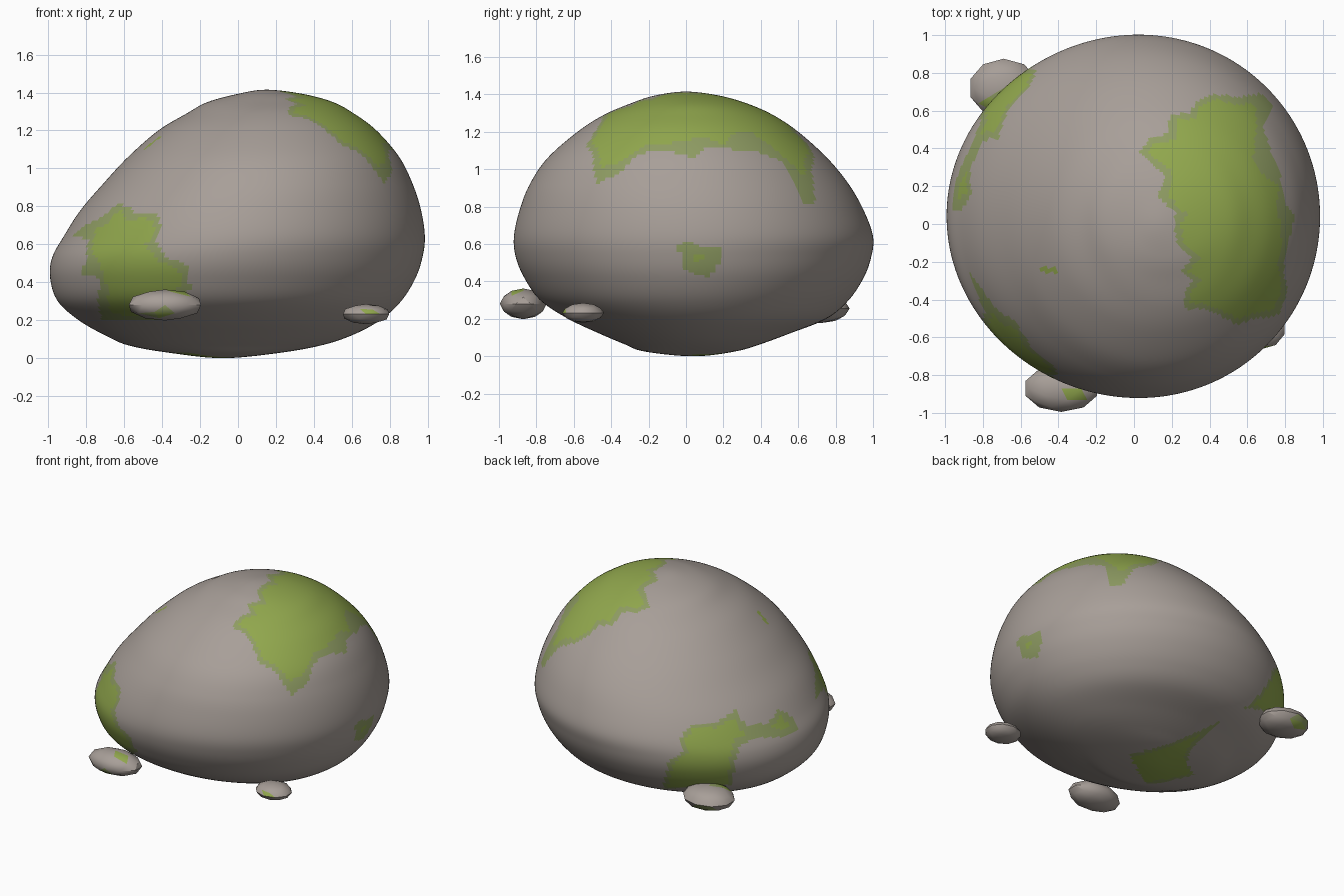
import bpy, bmesh, math
from mathutils import Vector

if "Cube" in bpy.data.objects:
    bpy.data.objects.remove(bpy.data.objects["Cube"])


def material(name, rgb):
    m = bpy.data.materials.new(name)
    m.diffuse_color = (*rgb, 1)
    m.use_nodes = True
    m.node_tree.nodes["Principled BSDF"].inputs["Base Color"].default_value = m.diffuse_color
    return m


MATS = [material("stone grey", (0.39, 0.345, 0.315)),
        material("pale moss", (0.275, 0.335, 0.125)),
        material("moss green", (0.285, 0.39, 0.075))]


def inside(p, poly):
    """Even-odd point in polygon test."""
    x, y = p
    hit = False
    for (ax, ay), (bx, by) in zip(poly, poly[1:] + poly[:1]):
        if (ay > y) != (by > y) and x < (bx - ax) * (y - ay) / (by - ay) + ax:
            hit = not hit
    return hit


# Boulder outline: height, left x, right x, front y, back y
ROWS = [(0, -.08, -.08, .04, .04), (.025, -.34, .2, -.22, .26),
        (.065, -.57, .43, -.33, .4), (.12, -.7, .6, -.46, .55),
        (.2, -.84, .75, -.63, .75), (.3, -.95, .86, -.78, .87),
        (.42, -.99, .935, -.865, .95), (.53, -.98, .972, -.91, .99),
        (.64, -.92, .985, -.92, 1.0), (.78, -.83, .965, -.89, .95),
        (.92, -.71, .92, -.835, .87), (1.06, -.58, .85, -.74, .755),
        (1.2, -.42, .73, -.58, .6), (1.29, -.27, .61, -.44, .465),
        (1.35, -.16, .5, -.3, .33), (1.393, 0, .34, -.17, .18),
        (1.415, .15, .15, 0, 0)]

# Moss outlines, drawn in the projection each patch is seen in
TOP_CORE = [(.35, .63), (.42, .66), (.55, .63), (.64, .64), (.65, .5), (.63, .35),
            (.69, .25), (.77, .2), (.75, .1), (.78, 0), (.78, -.1), (.76, -.2),
            (.78, -.35), (.74, -.45), (.62, -.48), (.55, -.5), (.45, -.45),
            (.36, -.42), (.29, -.42), (.3, -.36), (.36, -.3), (.28, -.25),
            (.36, -.18), (.26, -.1), (.25, 0), (.28, .05), (.18, .15), (.2, .22),
            (.2, .28), (.07, .38), (.1, .42), (.22, .45), (.22, .55), (.33, .56)]
TOP_RIM = [(.34, .66), (.42, .69), (.55, .67), (.68, .69), (.74, .62), (.68, .52),
           (.72, .4), (.77, .3), (.78, .2), (.8, .1), (.85, .05), (.82, -.1),
           (.79, -.2), (.81, -.36), (.77, -.48), (.62, -.51), (.55, -.53),
           (.45, -.48), (.36, -.45), (.26, -.45), (.27, -.35), (.31, -.3),
           (.25, -.25), (.31, -.18), (.23, -.11), (.21, 0), (.22, .06), (.12, .15),
           (.16, .22), (.16, .26), (.03, .38), (.08, .45), (.18, .48), (.19, .58), (.3, .59)]
FRONT_CORE = [(-.62, .79), (-.58, .715), (-.5, .75), (-.44, .715), (-.45, .65),
              (-.49, .595), (-.41, .505), (-.32, .475), (-.28, .385), (-.36, .35),
              (-.4, .22), (-.6, .22), (-.68, .25), (-.685, .36), (-.715, .46),
              (-.77, .57), (-.75, .685), (-.7, .7)]
FRONT_RIM = [(-.62, .82), (-.54, .77), (-.44, .77), (-.41, .71), (-.44, .62),
             (-.38, .53), (-.27, .49), (-.25, .37), (-.33, .3), (-.4, .2),
             (-.72, .2), (-.74, .33), (-.72, .42), (-.83, .44), (-.8, .52),
             (-.79, .62), (-.87, .65), (-.8, .71), (-.74, .73)]
BACK_CORE = [(-.12, -.12), (-.08, .04), (.03, .13), (0, .2), (.04, .27), (.2, .28),
             (.33, .35), (.35, .27), (.42, .25), (.32, .2), (.3, .12), (.28, -.1)]
BACK_RIM = [(-.15, -.13), (-.11, .06), (0, .13), (-.03, .2), (.02, .29), (.2, .31),
            (.33, .4), (.4, .29), (.55, .31), (.62, .4), (.7, .35), (.74, .27),
            (.66, .22), (.46, .21), (.36, .16), (.33, .05), (.31, -.1)]
BACK_SPOT = [(.57, .28), (.63, .36), (.69, .29), (.64, .26)]
SIDE_RIM = [(-.04, .59), (.01, .615), (.08, .59), (.18, .585), (.18, .49), (.11, .42), (-.02, .47)]
SIDE_CORE = [(.04, .53), (.06, .555), (.09, .54), (.08, .505), (.05, .51)]
CREST_SPOT = [(-.53, -.235), (-.5, -.225), (-.42, -.23), (-.41, -.255), (-.46, -.265)]


def moss(c):
    """Material slot for a point on the boulder."""
    flat, front, side = (c.x, c.y), (c.x, c.z), (c.y, c.z)
    depth = -.57 * c.x + .82 * c.y
    oblique = (-.82 * c.x - .57 * c.y, .909 * c.z - .416 * depth)
    patches = [(c.z > .7, flat, TOP_CORE, TOP_RIM),
               (c.y < 0, front, FRONT_CORE, FRONT_RIM),
               (depth > 0, oblique, BACK_CORE, BACK_RIM),
               (depth > 0, oblique, BACK_SPOT, BACK_SPOT),
               (c.x > 0, side, SIDE_CORE, SIDE_RIM),
               (c.z > .7, flat, CREST_SPOT, CREST_SPOT)]
    slot = 0
    for facing, p, core, rim in patches:
        if facing:
            slot = max(slot, 2 if inside(p, core) else 1 if inside(p, rim) else 0)
    return slot


def finish(name, bm):
    bmesh.ops.recalc_face_normals(bm, faces=bm.faces)
    mesh = bpy.data.meshes.new(name)
    bm.to_mesh(mesh)
    bm.free()
    for m in MATS:
        mesh.materials.append(m)
    ob = bpy.data.objects.new(name, mesh)
    bpy.context.collection.objects.link(ob)
    return ob


def smooth_rows(rows, steps):
    """Catmull-Rom through the rows, rounded over at both poles."""
    def mirror(r):
        return (r[0], r[2], r[1], r[4], r[3])
    pts = [mirror(rows[1])] + rows + [mirror(rows[-2])]
    out = []
    for a, b, c, d in zip(pts, pts[1:], pts[2:], pts[3:]):
        for s in range(steps):
            t = s / steps
            out.append([.5 * (2 * q + (r - p) * t + (2 * p - 5 * q + 4 * r - w) * t * t
                              + (3 * q - p - 3 * r + w) * t ** 3)
                        for p, q, r, w in zip(a, b, c, d)])
    return out[1:]


# Boulder: stacked elliptical rings closed at two poles
SEG = 200
bm = bmesh.new()
rings = []
for z, xl, xr, yl, yr in smooth_rows(ROWS, 8):
    rings.append([bm.verts.new(((xl + xr) / 2 + (xr - xl) / 2 * math.cos(a),
                                (yl + yr) / 2 + (yr - yl) / 2 * math.sin(a), max(z, 0)))
                  for a in (2 * math.pi * i / SEG for i in range(SEG))])
for lo, hi in zip(rings, rings[1:]):
    for i in range(SEG):
        j = (i + 1) % SEG
        bm.faces.new((lo[i], lo[j], hi[j], hi[i]))
for row, ring in ((ROWS[0], rings[0]), (ROWS[-1], rings[-1])):
    pole = bm.verts.new((row[1], row[3], row[0]))
    for i in range(SEG):
        bm.faces.new((pole, ring[i], ring[(i + 1) % SEG]))
for f in bm.faces:
    f.smooth = True
    f.material_index = moss(f.calc_center_median())
finish("boulder", bm)

# Pebbles: squashed low-poly stones with a few mossy facets
PEBBLES = [("front_pebble", (-.385, -.87, .28), (.2, .125, .082), [(.4, -.2, .9), (-.2, -.8, -.5)]),
           ("back_pebble", (-.69, .72, .255), (.185, .155, .078), [(-.3, -.5, .8), (-.3, .8, -.5)]),
           ("right_pebble", (.675, -.55, .232), (.128, .112, .053), [(.2, -.8, .2)])]
for name, centre, size, spots in PEBBLES:
    bm = bmesh.new()
    bmesh.ops.create_icosphere(bm, subdivisions=2, radius=1)
    for f in bm.faces:
        d = max(f.calc_center_median().normalized().dot(Vector(s).normalized()) for s in spots)
        f.material_index = 2 if d > .96 else 1 if d > .93 else 0
    for v in bm.verts:
        v.co = Vector([c + s * k for c, s, k in zip(centre, size, v.co)])
    ob = finish(name, bm)
    bpy.ops.object.select_all(action='DESELECT')
    ob.select_set(True)
    bpy.context.view_layer.objects.active = ob
    bpy.ops.object.shade_smooth_by_angle(angle=math.radians(30))
